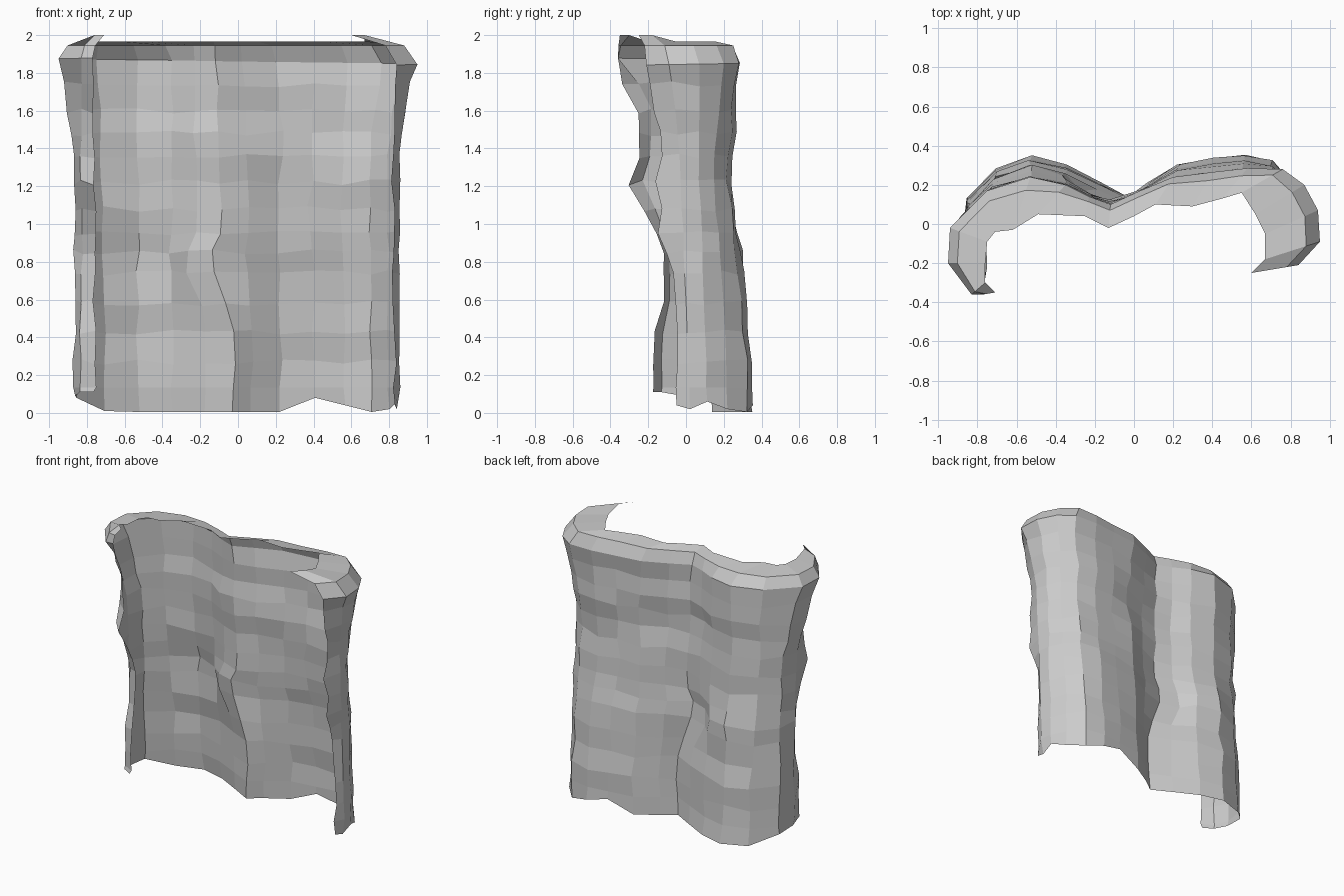
import bpy, bmesh, math, random

random.seed(4)

# Plan-view profiles of the draped sheet, left hem round the back to right hem
BOTTOM = [(-.76, -.17), (-.83, -.12), (-.87, -.02), (-.85, .13), (-.70, .28), (-.53, .34),
          (-.35, .30), (-.18, .21), (-.04, .14), (.06, .21), (.22, .31), (.40, .34),
          (.56, .36), (.70, .33), (.80, .22), (.85, .11), (.85, .02), (.83, -.05)]
MIDDLE = [(-.76, -.28), (-.83, -.18), (-.86, -.05), (-.84, .08), (-.72, .18), (-.53, .23),
          (-.35, .20), (-.21, .14), (-.09, .11), (.05, .15), (.22, .22), (.40, .24),
          (.56, .25), (.70, .22), (.79, .15), (.84, .07), (.85, -.03), (.82, -.12)]
COLLAR = [(-.77, -.36), (-.83, -.36), (-.95, -.20), (-.94, -.02), (-.75, .17), (-.53, .24),
          (-.35, .20), (-.23, .14), (-.12, .10), (.02, .165), (.20, .24), (.40, .265),
          (.58, .285), (.76, .28), (.87, .20), (.94, .07), (.95, -.09), (.84, -.21)]
INNER = [(-.71, -.35), (-.76, -.30), (-.76, -.20), (-.75, -.09), (-.71, -.04), (-.62, -.03),
         (-.49, .05), (-.25, .04), (-.13, -.02), (0, .04), (.11, .10), (.30, .09),
         (.45, .13), (.55, .16), (.62, .05), (.67, -.05), (.67, -.18), (.60, -.25)]
N = len(BOTTOM)

# Front hem depth against height
LEFT_HEM = [(0, -.17), (.43, -.17), (.6, -.11), (.85, -.12), (1.0, -.17), (1.23, -.31),
            (1.36, -.25), (1.6, -.25), (1.67, -.32), (1.87, -.36)]
RIGHT_HEM = [(0, -.05), (.6, -.05), (.8, -.07), (.97, -.16), (1.1, -.12), (1.23, -.17),
             (1.4, -.12), (1.6, -.17), (1.84, -.21)]
# Local fabric folds: x, z, spread, push in x, push in y
FOLDS = [(-.02, .30, .17, .04, -.01), (-.14, .80, .14, -.10, -.02), (-.2, 1.45, .12, -.02, -.02),
         (.16, 1.43, .11, .03, -.03), (.48, 1.05, .12, -.04, -.03), (-.5, .88, .16, 0, .02)]


def lerp(a, b, t):
    return tuple(p + (q - p) * t for p, q in zip(a, b))


def sample(keys, z):
    for (z0, v0), (z1, v1) in zip(keys, keys[1:]):
        if z <= z1:
            return v0 + (v1 - v0) * (z - z0) / (z1 - z0)
    return keys[-1][1]


def body_point(i, z):
    if z < 1.2:
        x, y = lerp(BOTTOM[i], MIDDLE[i], (z / 1.2) ** 1.4)
    else:
        x, y = lerp(MIDDLE[i], COLLAR[i], ((z - 1.2) / .67) ** 1.7)
    if i == 0:
        y = sample(LEFT_HEM, z)
    elif i == 1:
        y = sample(LEFT_HEM, z) * .75
    elif i == N - 1:
        y = sample(RIGHT_HEM, z)
    for fx, fz, s, dx, dy in FOLDS:
        w = math.exp(-((x - fx) ** 2 + (z - fz) ** 2) / (s * s))
        x, y = x + dx * w, y + dy * w
    if 3 < i < N - 4:
        y += .008 * math.sin(z * 15 + i * .35)
    return x + random.uniform(-.01, .01), y + random.uniform(-.005, .005)


bm = bmesh.new()
rows = []
heights = [0, .12, .27, .43, .58, .74, .85, .95, 1.08, 1.22, 1.36, 1.48, 1.60, 1.74]
# Draped body with a ragged bottom hem
for r, z in enumerate(heights):
    row = []
    for i in range(N):
        x, y = body_point(i, z)
        zz = z + random.uniform(-.015, .015)
        if r == 0:
            zz = {0: .11, 1: .11, 2: .09, 3: .08, 4: .01, 11: .08, 12: .04,
                  14: .02, 15: .06, 16: .02, 17: .04}.get(i, .005)
        elif r == 1:
            zz = max(zz, .135)
        row.append(bm.verts.new((x, y, zz)))
    rows.append(row)

# Flared collar edge, rolled top and inward turned rim
rows.append([bm.verts.new((*p, 1.88 - .04 * i / N)) for i, p in enumerate(COLLAR)])
rows.append([bm.verts.new((*lerp(COLLAR[i], INNER[i], .25), 1.945)) for i in range(N)])
rows.append([bm.verts.new((*INNER[i], 2.0 if i < 2 or i > N - 3 else 1.965)) for i in range(N)])

for a, b in zip(rows, rows[1:]):
    for i in range(N - 1):
        bm.faces.new((a[i + 1], a[i], b[i], b[i + 1]))
bm.normal_update()

mesh = bpy.data.meshes.new("draped_cloth")
bm.to_mesh(mesh)
bm.free()
cloth = bpy.data.objects.new("draped_cloth", mesh)
bpy.context.collection.objects.link(cloth)
